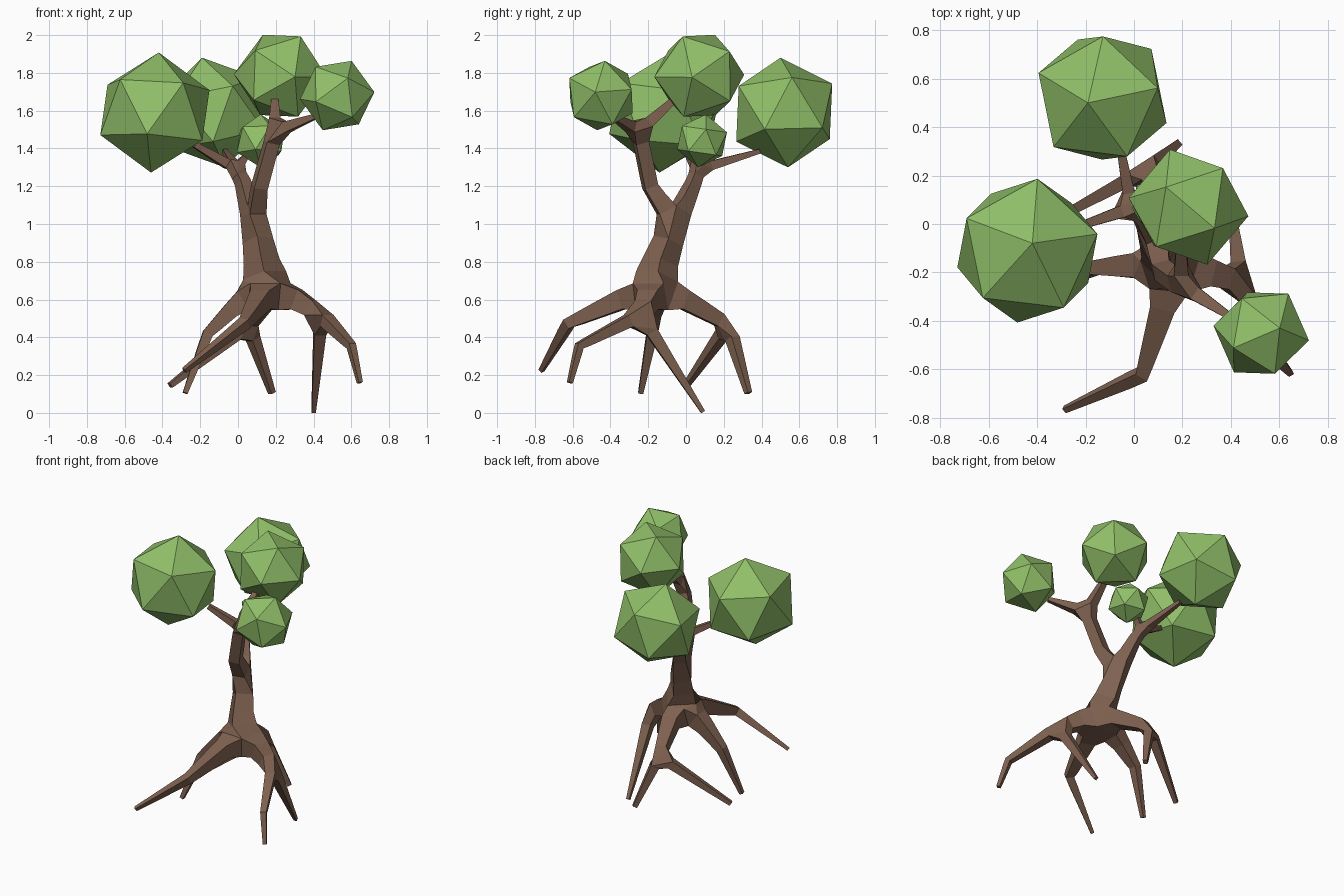
import bpy, bmesh
from mathutils import Vector, Matrix

if "Cube" in bpy.data.objects:
    bpy.data.objects.remove(bpy.data.objects["Cube"])

def material(name, rgb):
    m = bpy.data.materials.new(name)
    m.diffuse_color = (*rgb, 1)
    m.use_nodes = True
    m.node_tree.nodes["Principled BSDF"].inputs["Base Color"].default_value = m.diffuse_color
    return m

bark = material("bark", (0.21, 0.12, 0.08))
leaf = material("leaf", (0.28, 0.52, 0.14))

def add_object(name, mesh, mat):
    ob = bpy.data.objects.new(name, mesh)
    bpy.context.collection.objects.link(ob)
    mesh.materials.append(mat)
    return ob

# Branch skeleton: name -> (parent, x, y, z, radius)
nodes = {
    "hub": (None, .16, -.17, .635, .10),
    # trunk
    "trunk_low": ("hub", .125, -.135, .80, .068),
    "trunk_top": ("trunk_low", .09, -.06, 1.0, .05),
    # right limb and its twigs
    "limb_r1": ("trunk_top", .115, -.19, 1.20, .037),
    "limb_r2": ("limb_r1", .195, -.25, 1.49, .035),
    "twig_c": ("limb_r2", .195, -.06, 1.66, .018),
    "twig_d": ("limb_r2", .41, -.39, 1.57, .013),
    # left limb and its twigs
    "limb_l1": ("trunk_top", .025, .04, 1.22, .032),
    "limb_l2": ("limb_l1", -.01, .065, 1.29, .028),
    "twig_a": ("limb_l2", -.23, -.01, 1.42, .015),
    "twig_b": ("limb_l2", -.07, .39, 1.385, .012),
    "twig_e": ("limb_l2", .05, .08, 1.37, .012),
    # front root
    "front1": ("hub", .12, -.34, .60, .052),
    "front2": ("front1", .035, -.62, .475, .028),
    "front3": ("front2", -.285, -.765, .225, .012),
    # right root, forked
    "right1": ("hub", .31, -.20, .60, .055),
    "right2": ("right1", .44, -.24, .52, .036),
    "right3": ("right2", .60, -.565, .355, .02),
    "right4": ("right3", .645, -.615, .16, .012),
    "right5": ("right2", .40, .09, .005, .011),
    # back root, forked
    "back1": ("hub", .13, -.01, .60, .052),
    "back2": ("back1", .055, .225, .465, .032),
    "back3": ("back2", .18, .33, .105, .015),
    "back4": ("back2", -.36, .0, .145, .014),
    # left root
    "left1": ("hub", .02, -.17, .60, .05),
    "left2": ("left1", -.16, -.18, .42, .028),
    "left3": ("left2", -.28, -.24, .105, .013),
}
names = list(nodes)
mesh = bpy.data.meshes.new("trunk_and_roots")
mesh.from_pydata([nodes[n][1:4] for n in names],
                 [(names.index(nodes[n][0]), i) for i, n in enumerate(names) if nodes[n][0]], [])
tree = add_object("trunk_and_roots", mesh, bark)
skin = tree.modifiers.new("skin", 'SKIN')
skin.branch_smoothing = 0
skin.use_smooth_shade = False
for i, n in enumerate(names):
    mesh.skin_vertices[0].data[i].radius = (nodes[n][4],) * 2

# Leaf clumps: icosahedra turned so one corner points along "up", a neighbour along "side"
def clump(name, centre, r, up, side):
    z = Vector(up).normalized()
    s = Vector(side)
    x = (s - z * s.dot(z)).normalized()
    rot = Matrix((x, z.cross(x), z)).transposed().to_4x4()
    bm = bmesh.new()
    bmesh.ops.create_icosphere(bm, subdivisions=1, radius=r,
                               matrix=Matrix.Translation(centre) @ rot)
    me = bpy.data.meshes.new(name)
    bm.to_mesh(me)
    bm.free()
    add_object(name, me, leaf)

clump("leaves_left", (-.44, -.11, 1.59), .32, (.02, .03, .31), (.04, .29, .1))
clump("leaves_back", (-.13, .52, 1.59), .297, (-.06, -.02, .29), (0, .25, .16))
clump("leaves_top", (.225, .07, 1.785), .25, (-.09, .08, .21), (.11, -.09, .21))
clump("leaves_right", (.525, -.45, 1.68), .20, (.075, .02, .18), (.11, .165, .02))
clump("leaves_small", (.12, .085, 1.44), .142, (0, .02, .14), (.13, .02, .05))
